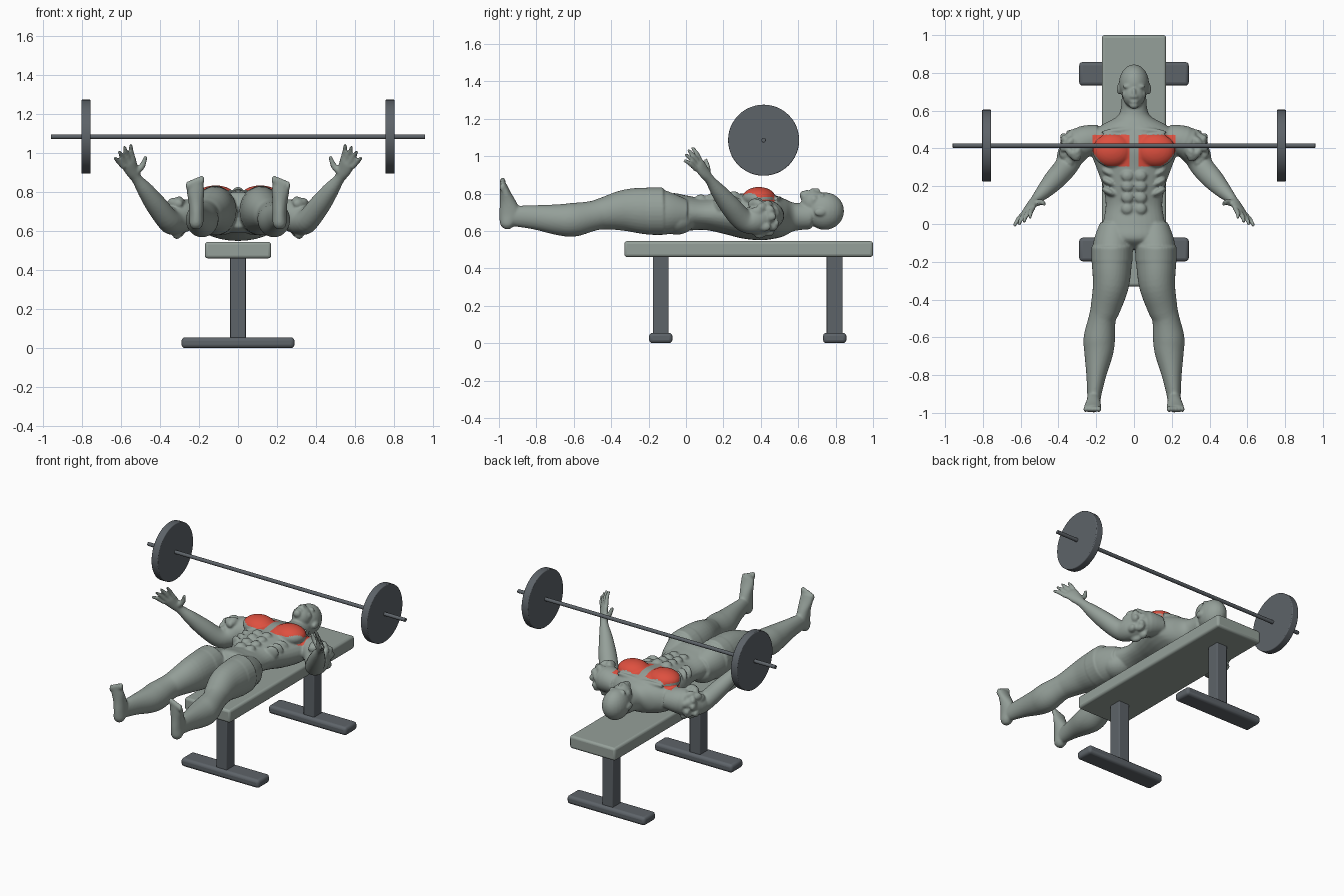
import bpy, bmesh, math, random
from mathutils import Vector, Matrix

default_cube = bpy.data.objects.get("Cube")
if default_cube:
    bpy.data.objects.remove(default_cube, do_unlink=True)


def material(name, rgb):
    mat = bpy.data.materials.new(name)
    mat.use_nodes = True
    mat.diffuse_color = (*rgb, 1)
    shader = next(n for n in mat.node_tree.nodes if n.type == 'BSDF_PRINCIPLED')
    shader.inputs["Base Color"].default_value = (*rgb, 1)
    return mat


GREY = material("grey_green", (0.3, 0.35, 0.32))
STEEL = material("dark_steel", (0.11, 0.125, 0.14))
RED = material("muscle_red", (0.73, 0.08, 0.05))


def add_object(name, bm, *mats):
    mesh = bpy.data.meshes.new(name)
    bm.to_mesh(mesh)
    bm.free()
    for mat in mats:
        mesh.materials.append(mat)
    obj = bpy.data.objects.new(name, mesh)
    bpy.context.collection.objects.link(obj)
    return obj


def smooth(obj, angle):
    bpy.ops.object.select_all(action='DESELECT')
    obj.select_set(True)
    bpy.context.view_layer.objects.active = obj
    bpy.ops.object.shade_smooth_by_angle(angle=math.radians(angle))


def bevel(obj, width):
    mod = obj.modifiers.new("rounded_edges", 'BEVEL')
    mod.width, mod.segments = width, 3
    mod.limit_method = 'ANGLE'
    smooth(obj, 40)


def box(name, centre, size, mat, width):
    bm = bmesh.new()
    bmesh.ops.create_cube(bm, size=1)
    bmesh.ops.scale(bm, vec=size, verts=bm.verts)
    bmesh.ops.translate(bm, vec=centre, verts=bm.verts)
    bevel(add_object(name, bm, mat), width)


def rod(name, x, radius, length, width):
    bm = bmesh.new()
    bmesh.ops.create_cone(bm, cap_ends=True, segments=48, radius1=radius,
                          radius2=radius, depth=length)
    turn = Matrix.Translation((x, 0.415, 1.085)) @ Matrix.Rotation(math.pi / 2, 4, 'Y')
    bmesh.ops.transform(bm, matrix=turn, verts=bm.verts)
    bevel(add_object(name, bm, STEEL), width)


# Bench
box("bench_pad", (0, 0.335, 0.503), (0.34, 1.33, 0.085), GREY, 0.015)
for end, y in (("front", -0.135), ("back", 0.795)):
    box(end + "_post", (0, y, 0.25), (0.08, 0.085, 0.44), STEEL, 0.006)
    box(end + "_foot", (0, y, 0.0275), (0.58, 0.125, 0.055), STEEL, 0.018)

# Barbell
rod("bar", 0, 0.012, 1.92, 0.002)
for side, x in (("left", 0.78), ("right", -0.78)):
    rod(side + "_plate", x, 0.19, 0.048, 0.005)


# Body: overlapping forms on the left half, mirrored and fused into one skin
body = bmesh.new()


def blend(a, b, c, d, t):
    return [0.5 * (2 * q + (r - p) * t + (2 * p - 5 * q + 4 * r - s) * t * t
                   + (3 * q - p - 3 * r + s) * t ** 3) for p, q, r, s in zip(a, b, c, d)]


def loft(sections, side=(1, 0, 0), axis=None, steps=5, sides=32):
    """Skin ellipses given as x, y, z, half width, half depth."""
    last = len(sections) - 1
    dense = []
    for i in range(last):
        four = [sections[min(max(i + k, 0), last)] for k in (-1, 0, 1, 2)]
        dense += [blend(*four, k / steps) for k in range(steps)]
    dense.append(sections[-1])
    rings = []
    for i, s in enumerate(dense):
        ahead = Vector(dense[min(i + 1, len(dense) - 1)][:3])
        tangent = Vector(axis) if axis else (ahead - Vector(dense[max(i - 1, 0)][:3])).normalized()
        u = Vector(side)
        u = (u - tangent * u.dot(tangent)).normalized()
        v = tangent.cross(u)
        rings.append([body.verts.new(Vector(s[:3]) + u * s[3] * math.cos(a) + v * s[4] * math.sin(a))
                      for a in (math.tau * k / sides for k in range(sides))])
    for low, high in zip(rings, rings[1:]):
        for k in range(sides):
            n = (k + 1) % sides
            body.faces.new((low[k], low[n], high[n], high[k]))
    body.faces.new(rings[0][::-1])
    body.faces.new(rings[-1])


def blob(centre, radii, turn=0):
    place = Matrix.Translation(centre) @ Matrix.Rotation(turn, 4, 'Z') @ Matrix.Diagonal((*radii, 1))
    bmesh.ops.create_uvsphere(body, u_segments=24, v_segments=16, radius=1, matrix=place)


# Torso and neck: y, top, bottom, half width
torso = [(-0.13, 0.74, 0.62, 0.1), (-0.08, 0.8, 0.59, 0.17), (0, 0.79, 0.6, 0.165),
         (0.1, 0.775, 0.605, 0.15), (0.2, 0.79, 0.585, 0.165), (0.3, 0.8, 0.56, 0.2),
         (0.4, 0.81, 0.55, 0.235), (0.48, 0.79, 0.56, 0.23), (0.53, 0.77, 0.575, 0.16),
         (0.58, 0.75, 0.6, 0.08), (0.67, 0.75, 0.61, 0.065)]
loft([(0, y, (top + low) / 2, w, (top - low) / 2) for y, top, low, w in torso], axis=(0, 1, 0))
blob((0.115, 0.39, 0.775), (0.105, 0.09, 0.06))      # chest muscle
blob((0.08, 0.495, 0.772), (0.1, 0.014, 0.014), -0.1)  # collar bone
blob((0.09, -0.05, 0.66), (0.1, 0.1, 0.08))          # buttock
for y in (0.08, 0.14, 0.2, 0.255):                   # stomach muscles
    blob((0.035, y, 0.767 + y / 10), (0.032, 0.03, 0.02))
for y in (0.17, 0.22, 0.27):                         # ribs
    blob((0.13, y, 0.735), (0.045, 0.02, 0.045), 0.5)

# Head
blob((0, 0.742, 0.706), (0.08, 0.103, 0.1))
blob((0, 0.68, 0.75), (0.06, 0.065, 0.068))
blob((0, 0.628, 0.79), (0.026, 0.02, 0.026))         # chin
blob((0, 0.69, 0.813), (0.011, 0.03, 0.017))         # nose
blob((0.01, 0.675, 0.815), (0.012, 0.01, 0.012))     # nostril
blob((0, 0.648, 0.807), (0.024, 0.011, 0.013))       # lips
blob((0.032, 0.728, 0.788), (0.027, 0.012, 0.016))   # brow
blob((0.03, 0.708, 0.785), (0.014, 0.009, 0.014))    # eye
blob((0.046, 0.685, 0.765), (0.018, 0.02, 0.025))    # cheek
blob((0.08, 0.715, 0.7), (0.011, 0.03, 0.02))        # ear

# Leg
loft([(0.1, 0, 0.69, 0.08, 0.08), (0.11, -0.1, 0.695, 0.105, 0.115),
      (0.117, -0.2, 0.706, 0.106, 0.125), (0.122, -0.32, 0.71, 0.096, 0.112),
      (0.15, -0.44, 0.693, 0.08, 0.086), (0.168, -0.5, 0.68, 0.072, 0.08),
      (0.183, -0.6, 0.66, 0.083, 0.09), (0.187, -0.68, 0.66, 0.077, 0.083),
      (0.2, -0.8, 0.672, 0.053, 0.066), (0.21, -0.9, 0.678, 0.038, 0.056),
      (0.213, -0.95, 0.675, 0.034, 0.05)])
blob((0.155, -0.48, 0.73), (0.04, 0.045, 0.035))     # kneecap
loft([(0.117, y, 0.706, 0.109, 0.127) for y in (-0.2, -0.12)])  # shorts hem

# Foot and toes
loft([(0.215, -0.955, 0.61, 0.015, 0.015), (0.214, -0.953, 0.635, 0.034, 0.04),
      (0.213, -0.94, 0.69, 0.037, 0.058), (0.215, -0.95, 0.75, 0.039, 0.045),
      (0.219, -0.967, 0.81, 0.045, 0.028), (0.22, -0.977, 0.85, 0.042, 0.018)], axis=(0, 0, 1))
for k in range(5):
    blob((0.186 + 0.018 * k, -0.98, 0.862 - 0.007 * k), (0.013 - 0.001 * k, 0.016, 0.025))

# Arm
SPREAD = Vector((-0.7, 0.4, 0.5)).normalized()
loft([(0.18, 0.46, 0.69, 0.06, 0.07), (0.28, 0.43, 0.68, 0.085, 0.085),
      (0.33, 0.37, 0.655, 0.075, 0.075), (0.36, 0.305, 0.66, 0.06, 0.062),
      (0.42, 0.235, 0.735, 0.054, 0.056), (0.475, 0.175, 0.81, 0.042, 0.042),
      (0.52, 0.13, 0.87, 0.028, 0.026), (0.543, 0.1, 0.91, 0.038, 0.022),
      (0.56, 0.072, 0.95, 0.046, 0.018), (0.565, 0.06, 0.965, 0.036, 0.01)], side=SPREAD)
random.seed(4)
for k in range(24):                                  # knotted shoulder and upper arm
    out = Vector((random.uniform(-0.1, 1), random.uniform(-1, 1), random.uniform(-1, 1))).normalized()
    spot = Vector((0.305, 0.4, 0.67)) + Vector((out.x * 0.08, out.y * 0.08, out.z * 0.085))
    blob(spot, (0.022, 0.034, 0.026), random.uniform(-1, 1))

# Fingers and thumb
palm_end = Vector((0.56, 0.07, 0.945))
reach = Vector((0.035, -0.065, 0.075))
for k, length in enumerate((0.85, 1, 1.05, 0.95)):
    offset = SPREAD * (k - 1.5)
    root = palm_end + offset * 0.023
    tip = root + reach * length + offset * 0.016
    middle = root.lerp(tip, 0.5) + Vector((0.006, 0, 0.006))
    loft([(*root, 0.013, 0.013), (*middle, 0.0125, 0.0125), (*tip, 0.009, 0.009)], side=SPREAD, sides=12)
loft([(0.53, 0.11, 0.9, 0.02, 0.02), (0.492, 0.115, 0.935, 0.016, 0.016),
      (0.473, 0.105, 0.985, 0.009, 0.009)], side=(0, 1, 0), sides=12)

# Fuse the forms
bmesh.ops.recalc_face_normals(body, faces=body.faces)
figure = add_object("reclining_figure", body, GREY, RED)
figure.modifiers.new("mirror", 'MIRROR').use_mirror_merge = False
fuse = figure.modifiers.new("fuse", 'REMESH')
fuse.mode, fuse.voxel_size = 'VOXEL', 0.007
relax = figure.modifiers.new("relax", 'SMOOTH')
relax.factor, relax.iterations = 0.5, 3
bpy.context.view_layer.update()
graph = bpy.context.evaluated_depsgraph_get()
skin = bpy.data.meshes.new_from_object(figure.evaluated_get(graph))
figure.modifiers.clear()
figure.data = skin
skin.materials.clear()
for mat in (GREY, RED):
    skin.materials.append(mat)

# Red chest muscles
for face in skin.polygons:
    x, y, z = abs(face.center.x), face.center.y, face.center.z
    lower_edge = 0.305 + 8 * max(0, x - 0.12) ** 2
    chest = 0.025 < x < 0.22 and lower_edge < y < 0.472 and z > 0.72
    face.material_index = int(chest and face.normal.z > 0.1)
smooth(figure, 60)
